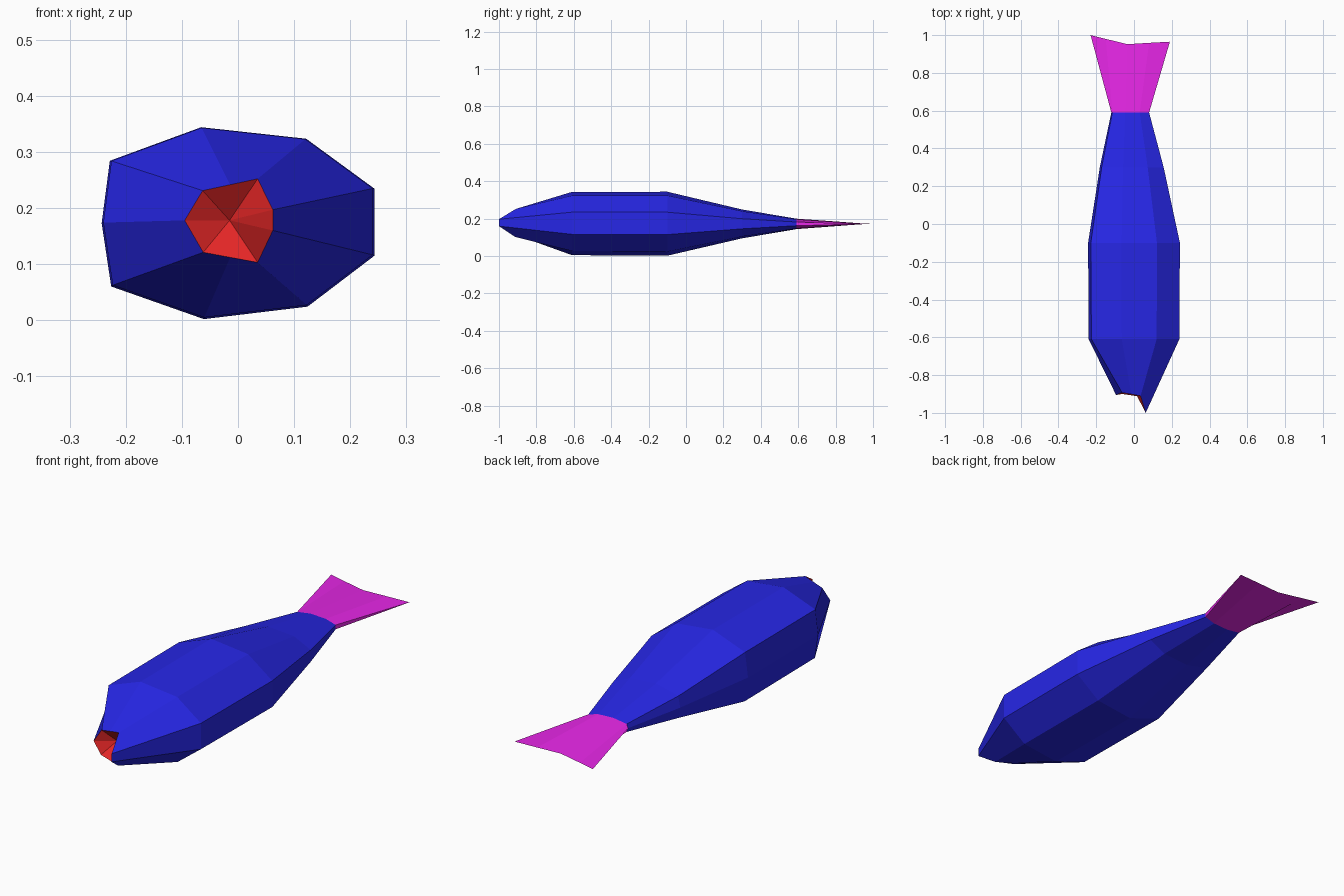
import bpy, bmesh

if "Cube" in bpy.data.objects:
    bpy.data.objects.remove(bpy.data.objects["Cube"])


def make_object(name, rings, color, tip=None):
    """Loft rings from front to back, or close a single ring with a cone tip."""
    bm = bmesh.new()
    vs = [[bm.verts.new(p) for p in r] for r in rings]
    n = len(rings[0])
    for a, b in zip(vs, vs[1:]):
        for i in range(n):
            j = (i + 1) % n
            bm.faces.new((a[i], b[i], b[j], a[j]))
    if tip:
        c = bm.verts.new(tip)
        for i in range(n):
            bm.faces.new((vs[0][i], vs[0][(i + 1) % n], c))
    bmesh.ops.remove_doubles(bm, verts=bm.verts, dist=1e-5)
    me = bpy.data.meshes.new(name)
    bm.to_mesh(me)
    bm.free()
    mat = bpy.data.materials.new(name + "_color")
    mat.diffuse_color = color
    mat.use_nodes = True
    mat.node_tree.nodes["Principled BSDF"].inputs["Base Color"].default_value = mat.diffuse_color
    me.materials.append(mat)
    ob = bpy.data.objects.new(name, me)
    bpy.context.collection.objects.link(ob)
    return ob


# Nine-sided cross-section, counter-clockwise seen from the front
section = [(1, -.34), (1, .36), (.5, .88), (-.27, 1), (-.94, .65),
           (-1, 0), (-.93, -.66), (-.25, -1), (.51, -.87)]


def ring(y, cx, rx, rz, cz=.172):
    return [(cx + rx * u, y, cz + rz * v) for u, v in section]


# Slanted mouth rim
mouth_rim = [(.062, -1, .16), (.062, -1, .197), (.035, -.91, .252),
             (-.014, -.901, .2415), (-.063, -.893, .231),
             (-.095, -.905, .178), (-.062, -.9, .121),
             (-.014, -.907, .112), (.035, -.915, .103)]

tail_root = ring(.59, -.02, .1, .028)

# Body
make_object("body", [mouth_rim, ring(-.61, 0, .24, .169, .174),
                     ring(-.1, 0, .243, .171, .173),
                     ring(.3, -.012, .169, .077), tail_root],
            (.02, .02, .8, 1))

# Mouth cavity
make_object("mouth", [mouth_rim], (.8, .02, .02, 1), tip=(-.015, -.85, .178))

# Tail fin, flattened to a notched edge
edge = [(.19, .965), (.19, .965), (.08, .959), (-.035, .952), (-.15, .98),
        (-.23, 1), (-.15, .98), (-.035, .952), (.08, .959)]
make_object("tail_fin", [tail_root, [(x, y, .172) for x, y in edge]],
            (.8, .02, .8, 1))
